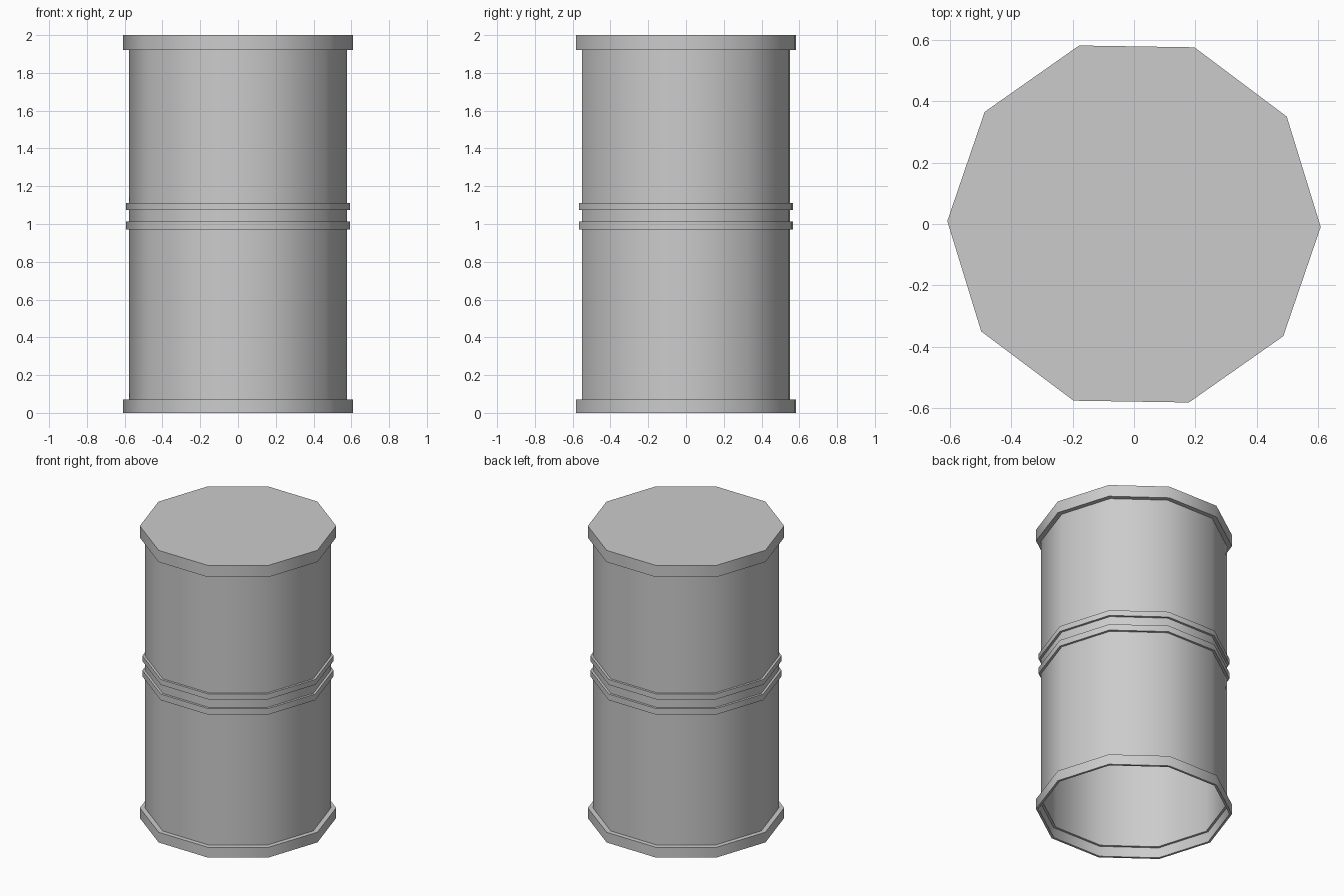
import bpy, bmesh, math

if "Cube" in bpy.data.objects:
    bpy.data.objects.remove(bpy.data.objects["Cube"])

SIDES = 10
TURN = math.radians(-0.9)
R_BODY, R_HOOP, R_RIM, R_LIP = 0.577, 0.593, 0.609, 0.593


def lathe(name, profile, cap_top=False):
    """Turn a (radius, height) profile into a ten-sided shell."""
    bm = bmesh.new()
    rings = []
    for r, z in profile:
        angles = [TURN + 2 * math.pi * i / SIDES for i in range(SIDES)]
        rings.append([bm.verts.new((r * math.cos(a), r * math.sin(a), z)) for a in angles])
    for low, high in zip(rings, rings[1:]):
        for i in range(SIDES):
            j = (i + 1) % SIDES
            bm.faces.new((low[i], low[j], high[j], high[i]))
    if cap_top:
        bm.faces.new(rings[-1])
    mesh = bpy.data.meshes.new(name)
    bm.to_mesh(mesh)
    bm.free()
    obj = bpy.data.objects.new(name, mesh)
    bpy.context.collection.objects.link(obj)
    # Sides blend smoothly, rim and hoop edges stay sharp
    bpy.ops.object.select_all(action='DESELECT')
    obj.select_set(True)
    bpy.context.view_layer.objects.active = obj
    bpy.ops.object.shade_smooth_by_angle(angle=math.radians(45))
    return obj


def band(r, z0, z1):
    """Step out from the body to radius r and back again."""
    return [(R_BODY, z0), (r, z0), (r, z1), (R_BODY, z1)]


# Bottom rim: thin open lip with a recess inside
lathe("bottom_rim", [(R_LIP, 0.07), (R_LIP, 0), (R_RIM, 0), (R_RIM, 0.07), (R_BODY, 0.07)])

# Drum wall with two raised hoops, top rim and flat lid
wall = [(R_BODY, 0.07)]
wall += band(R_HOOP, 0.97, 1.012)
wall += band(R_HOOP, 1.075, 1.112)
wall += [(R_BODY, 1.92), (R_RIM, 1.92), (R_RIM, 2.0)]
lathe("drum_body", wall, cap_top=True)
